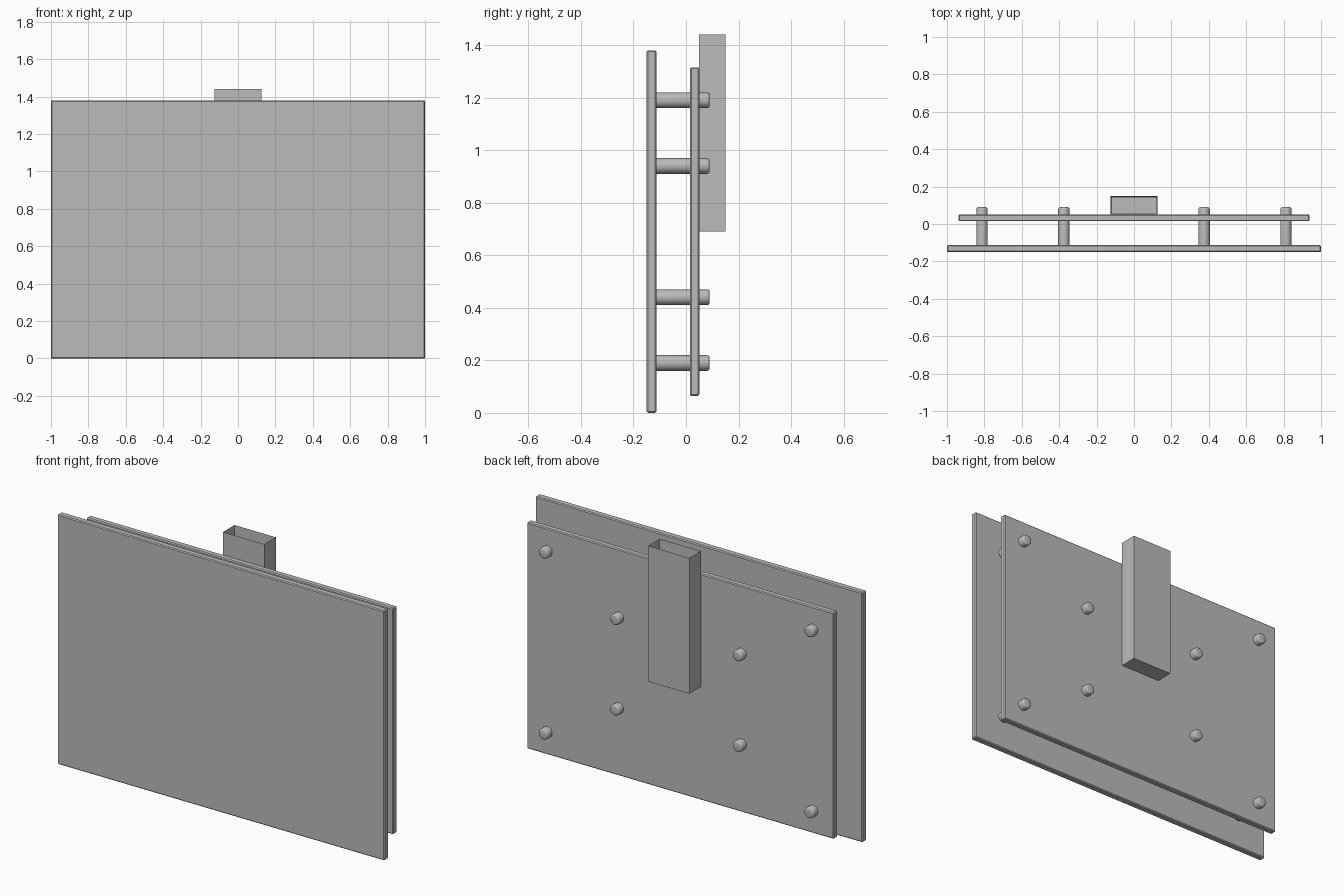
import bpy
import bmesh
from mathutils import Matrix, Vector

cube = bpy.data.objects.get("Cube")
if cube:
    bpy.data.objects.remove(cube, do_unlink=True)

grey = bpy.data.materials.new("plain grey")
grey.use_nodes = True
colour = (0.5, 0.5, 0.5, 1)
grey.diffuse_color = colour
grey.node_tree.nodes["Principled BSDF"].inputs["Base Color"].default_value = colour


def finish(name, bm):
    mesh = bpy.data.meshes.new(name)
    bm.to_mesh(mesh)
    bm.free()
    mesh.materials.append(grey)
    obj = bpy.data.objects.new(name, mesh)
    bpy.context.collection.objects.link(obj)
    return obj


def box(low, high):
    low, high = Vector(low), Vector(high)
    bm = bmesh.new()
    bmesh.ops.create_cube(bm, size=1, matrix=Matrix.Translation((low + high) / 2)
                          @ Matrix.Diagonal((*(high - low), 1)))
    return bm


def panel(name, low, high):
    obj = finish(name, box(low, high))
    bevel = obj.modifiers.new("soft edges", "BEVEL")
    bevel.width = 0.005
    bevel.segments = 1


def bolt(name, x, z):
    # Cylinder along y with a rounded rear rim
    start, end, radius = -0.12, 0.09, 0.03
    bm = bmesh.new()
    place = Matrix.Translation((x, (start + end) / 2, z)) @ Matrix.Rotation(1.5708, 4, "X")
    bmesh.ops.create_cone(bm, cap_ends=True, segments=24, radius1=radius,
                          radius2=radius, depth=end - start, matrix=place)
    rim = [e for e in bm.edges if all(v.co.y > 0 for v in e.verts)]
    bmesh.ops.bevel(bm, geom=rim, offset=0.01, segments=3, profile=0.5, affect="EDGES")
    obj = finish(name, bm)
    bpy.ops.object.select_all(action="DESELECT")
    obj.select_set(True)
    bpy.context.view_layer.objects.active = obj
    bpy.ops.object.shade_smooth_by_angle(angle=0.7)


# Large front board and smaller backing board
panel("front_panel", (-1, -0.15, 0), (1, -0.113, 1.38))
panel("back_panel", (-0.938, 0.015, 0.065), (0.938, 0.051, 1.315))

# Stand-off bolts: an outer and an inner rectangle
for ring, x, reach in (("outer", 0.812, 0.5), ("inner", 0.375, 0.25)):
    for side, sx in (("left", 1), ("right", -1)):
        for level, sz in (("upper", 1), ("lower", -1)):
            bolt(f"{ring}_{level}_{side}_bolt", sx * x, 0.69 + sz * reach)

# Mounting sleeve, open at the top and closed below
bm = box((-0.126, 0.05, 0.69), (0.126, 0.15, 1.44))
top = max(bm.faces, key=lambda f: f.calc_center_median().z)
bmesh.ops.inset_region(bm, faces=[top], thickness=0.0125)
bmesh.ops.translate(bm, verts=top.verts, vec=(0, 0, -0.7375))
finish("mounting_sleeve", bm)
